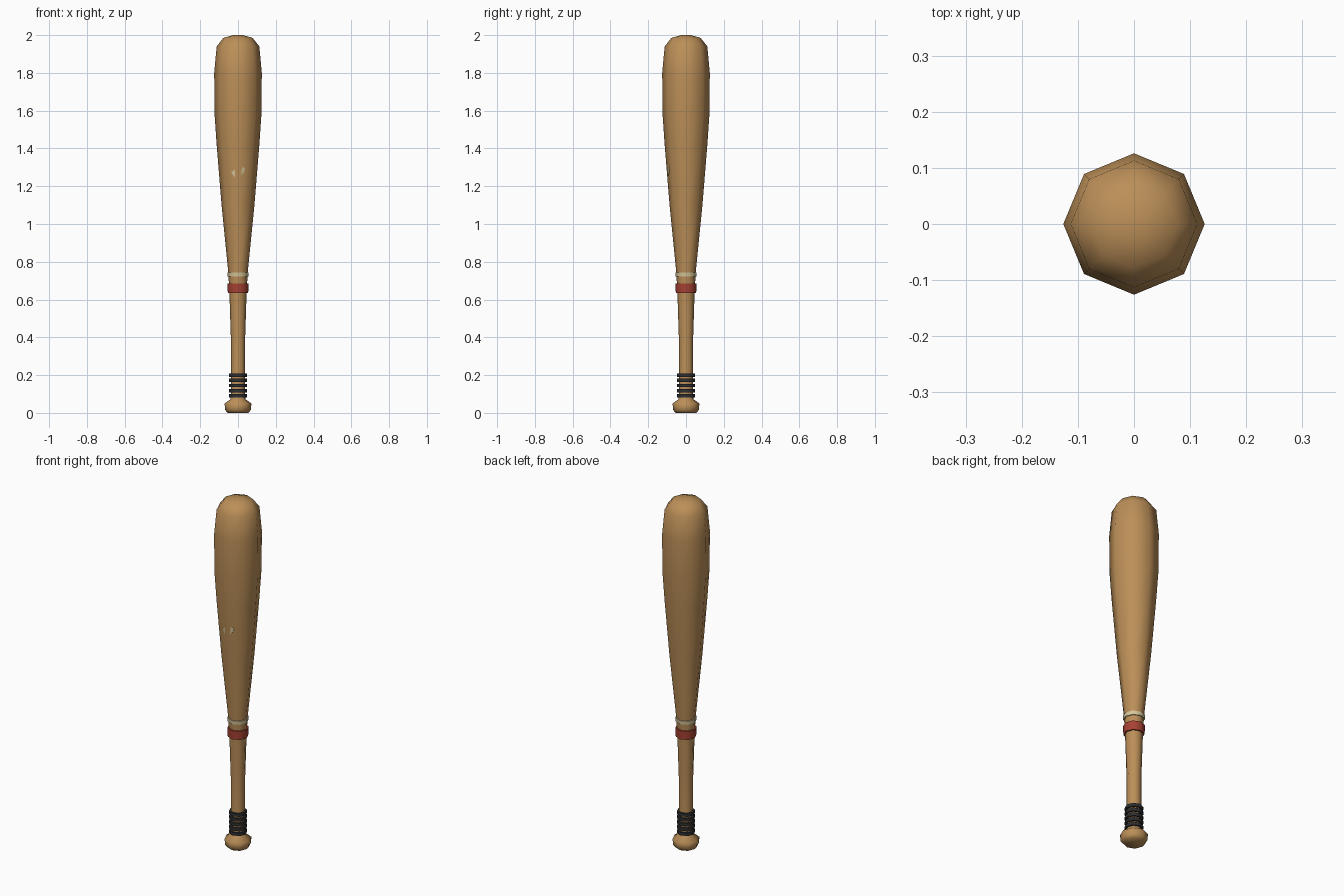
import bpy, math

if "Cube" in bpy.data.objects:
    bpy.data.objects.remove(bpy.data.objects["Cube"])

SIDES = 8


def material(name, rgb):
    m = bpy.data.materials.new(name)
    m.diffuse_color = (*rgb, 1)
    m.use_nodes = True
    m.node_tree.nodes["Principled BSDF"].inputs["Base Color"].default_value = m.diffuse_color
    return m


WOOD = material("warm wood", (0.50, 0.275, 0.098))
CREAM = material("cream", (0.68, 0.58, 0.33))
RED = material("brick red", (0.39, 0.055, 0.034))
BLACK = material("grip black", (0.026, 0.027, 0.03))


def add_object(name, verts, faces, mat, angle=None):
    me = bpy.data.meshes.new(name)
    me.from_pydata(verts, [], faces)
    me.materials.append(mat)
    ob = bpy.data.objects.new(name, me)
    bpy.context.collection.objects.link(ob)
    if angle:
        bpy.ops.object.select_all(action='DESELECT')
        ob.select_set(True)
        bpy.context.view_layer.objects.active = ob
        bpy.ops.object.shade_smooth_by_angle(angle=math.radians(angle))
    return ob


def lathe(name, profile, mat, angle, closed=False):
    """Spin (radius, z) points; cap the ends, or join them into a ring."""
    n = len(profile)
    verts = [(r * math.cos(2 * math.pi * k / SIDES), r * math.sin(2 * math.pi * k / SIDES), z)
             for r, z in profile for k in range(SIDES)]
    faces = []
    for i in range(n if closed else n - 1):
        a, b = i * SIDES, (i + 1) % n * SIDES
        for k in range(SIDES):
            j = (k + 1) % SIDES
            faces.append((a + k, a + j, b + j, b + k))
    if not closed:
        faces.append(tuple(reversed(range(SIDES))))
        faces.append(tuple(range((n - 1) * SIDES, n * SIDES)))
    return add_object(name, verts, faces, mat, angle)


def band(name, z0, z1, r0, r1, mat):
    lathe(name, [(r0 - 0.02, z0), (r0, z0), (r1, z1), (r1 - 0.02, z1)], mat, 50, True)


# Wooden body: knob, handle, tapered barrel and rounded end
BODY = [(0.055, 0.0), (0.068, 0.015), (0.071, 0.05), (0.040, 0.072), (0.037, 0.10),
        (0.038, 0.40), (0.045, 0.62), (0.051, 0.74), (0.087, 1.10), (0.113, 1.42),
        (0.124, 1.58), (0.126, 1.80), (0.113, 1.94), (0.078, 1.985), (0.026, 2.0)]
lathe("bat_body", BODY, WOOD, 65)

# Painted bands above the handle
band("red_band", 0.635, 0.685, 0.054, 0.056, RED)
band("cream_band", 0.722, 0.743, 0.055, 0.057, CREAM)

# Grip rings
for i in range(5):
    z = 0.090 + 0.0275 * i
    band(f"grip_ring_{i + 1}", z - 0.009, z + 0.009, 0.047, 0.047, BLACK)


# Chipped wood marks lying on the two front facets
def front_y(x, z):
    for (r0, z0), (r1, z1) in zip(BODY, BODY[1:]):
        if z0 <= z <= z1:
            r = r0 + (r1 - r0) * (z - z0) / (z1 - z0)
            return -r + abs(x) * math.tan(math.pi / 8)


def chip(name, outline):
    n = len(outline)
    verts = [(x, front_y(x, z) + d, z) for d in (-0.002, 0.003) for x, z in outline]
    faces = [tuple(range(n)), tuple(reversed(range(n, 2 * n)))]
    faces += [(i, i + n, (i + 1) % n + n, (i + 1) % n) for i in range(n)]
    add_object(name, verts, faces, CREAM)


chip("left_chip", [(-0.037, 1.274), (-0.017, 1.248), (-0.015, 1.290), (-0.024, 1.281)])
chip("right_chip", [(0.016, 1.258), (0.033, 1.276), (0.037, 1.293), (0.028, 1.304), (0.020, 1.292)])
